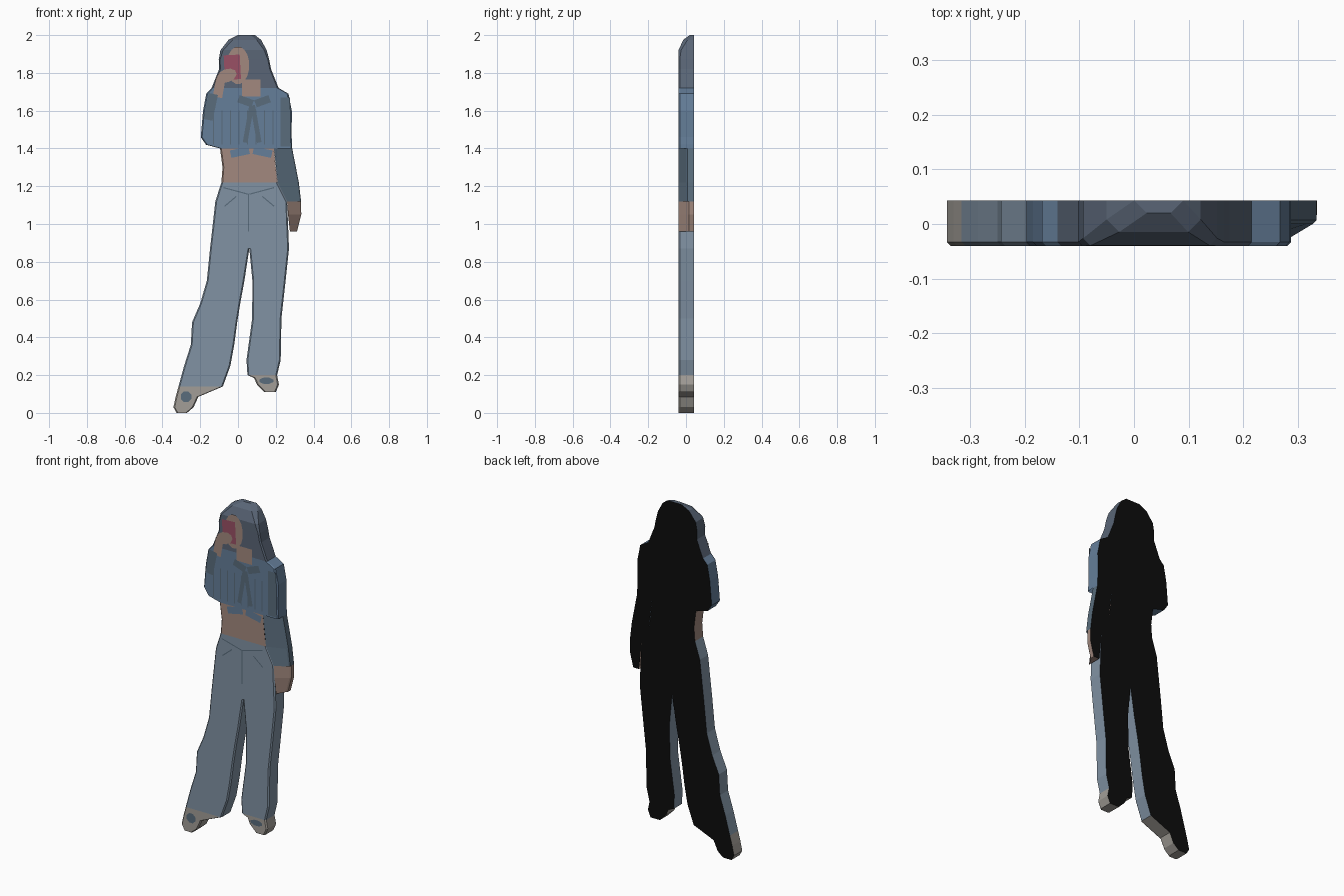
import bpy, bmesh
from math import cos, sin, pi, radians

if "Cube" in bpy.data.objects:
    bpy.data.objects.remove(bpy.data.objects["Cube"])

BACK, FRONT = 0.043, -0.04
MATS = {}


def colour(name, r, g, b):
    MATS[name] = bpy.data.materials.new(name)
    MATS[name].diffuse_color = (r, g, b, 1)


colour("hair", .10, .13, .18)
colour("blouse", .13, .21, .32)
colour("skin", .36, .25, .21)
colour("jeans", .22, .29, .37)
colour("dark", .10, .15, .20)
colour("shoe", .36, .34, .31)
colour("phone", .32, .08, .13)
colour("back", .004, .004, .004)


def finish(name, bm, *mats):
    me = bpy.data.meshes.new(name)
    bm.to_mesh(me)
    bm.free()
    for m in mats:
        me.materials.append(MATS[m])
    bpy.context.collection.objects.link(bpy.data.objects.new(name, me))


def loft(name, mat, rows, sides="LR", cap=None, fall=0):
    """Flat slab lofted through (z, left, right) rows, with a chamfered front rim.
    sides: which walls are built; cap: row closed off; fall: setback of the right rim."""
    bm, rings = bmesh.new(), []
    for z, l, r in rows:
        lean = max(0, (z - 1.9) * 10)             # the crown rounds back
        c = .007 + .016 * min(1, lean * 2)
        y = FRONT + .06 * lean ** 3
        cl, cr = c * ("L" in sides), c * ("R" in sides)
        yl, yr = y, y + fall
        prof = [(l, BACK), (l, min(yl + c, BACK)), (l + cl, yl),
                (r - cr, yr), (r, min(yr + c, BACK)), (r, BACK)]
        rings.append([bm.verts.new((x, yy, z)) for x, yy in prof])
    for a, b in zip(rings, rings[1:]):
        strips = [2, 5] + [0, 1] * ("L" in sides) + [3, 4] * ("R" in sides)
        for i in strips:
            j = (i + 1) % 6
            f = bm.faces.new((a[i], b[i], b[j], a[j]))
            f.material_index = int(i == 5)
    if cap is not None:
        bm.faces.new(rings[cap] if cap == 0 else rings[cap][::-1])
    finish(name, bm, mat, "back")


layer = 0


def patch(name, mat, x, z, w, h, tilt=0, sides=4):
    """Thin coloured shape lying on the front: a rectangle, or an ellipse with more sides."""
    global layer
    layer += 1
    bm, t = bmesh.new(), radians(tilt)
    k = 2 ** .5 if sides == 4 else 1
    verts = []
    for i in range(sides):
        a = 2 * pi * (i + .5) / sides
        u, v = k * cos(a) * w / 2, k * sin(a) * h / 2
        verts.append(bm.verts.new((x + u * cos(t) - v * sin(t), FRONT - .0004 - layer * .0001,
                                   z + u * sin(t) + v * cos(t))))
    bm.faces.new(verts)
    finish(name, bm, mat)


# Rows shared where two parts meet
SHOULDER = (1.72, -.14, .215)
WAIST = (1.22, -.088, .21)
WRIST = (1.12, .26, .334)
HEM = (.14, -.315, -.08)
FAR_HEM = (.2, .05, .207)

# Upper body
loft("head_and_hair", "hair", [(2.0, .0, .09), (1.975, -.05, .122), (1.92, -.093, .152),
                               (1.87, -.102, .165), (1.82, -.10, .175), SHOULDER], cap=0)
loft("blouse", "blouse", [SHOULDER, (1.69, -.168, .267), (1.6, -.185, .285),
                          (1.46, -.197, .284), (1.42, -.17, .287), (1.4, -.095, .287)])
loft("midriff", "skin", [(1.4, -.095, .19), (1.3, -.082, .2), WAIST], sides="L")
loft("lowered_forearm", "dark", [(1.4, .19, .287), (1.22, .21, .322), WRIST],
     sides="R", fall=.04)
loft("lowered_hand", "skin", [WRIST, (1.05, .265, .335), (.96, .275, .312)],
     sides="R", cap=-1, fall=.05)

# Jeans and shoes
loft("jeans_hips", "jeans", [WAIST, (1.12, -.12, .26), (.87, -.148, .27)])
loft("jeans_near_leg", "jeans", [(.87, -.148, .06), (.7, -.165, .034), (.58, -.2, .012),
                                 (.48, -.243, -.004), (.36, -.25, -.02), (.25, -.285, -.04), HEM])
loft("jeans_far_leg", "jeans", [(.87, .06, .27), (.7, .076, .252), (.5, .075, .23),
                                (.28, .045, .226), FAR_HEM])
loft("near_shoe", "shoe", [HEM, (.085, -.33, -.21), (.03, -.342, -.235), (0, -.325, -.27)],
     cap=-1)
loft("far_shoe", "shoe", [FAR_HEM, (.185, .085, .21), (.15, .1, .217), (.11, .14, .2)], cap=-1)

# Face, phone and raised hand
patch("face", "skin", 0, 1.84, .12, .2, sides=16)
patch("neck", "skin", .07, 1.72, .1, .09)
patch("phone", "phone", -.03, 1.83, .085, .13, 3)
patch("raised_hand", "skin", -.06, 1.785, .11, .07, 20, sides=10)
patch("raised_wrist", "skin", -.1, 1.72, .05, .1, -10)

# Blouse details
for i in range(8):
    patch(f"pleat_{i}", "dark", -.13 + i * .045, 1.51, .006, .18)
patch("raised_sleeve", "dark", -.145, 1.62, .05, .14, -12)
patch("lowered_sleeve", "dark", .25, 1.54, .05, .26)
for s in (-1, 1):
    patch("collar", "dark", .085 + s * .045, 1.65, .08, .04, s * 20)
    patch("bow_tail", "dark", .075 + s * .02, 1.53, .025, .2, s * 10)
    patch("hem_point", "blouse", .07 + s * .06, 1.38, .1, .04, -s * 12)

# Jeans details
    patch("waistband", "dark", .057 + s * .068, 1.175, .135, .006, s * 15)
    patch("pocket", "dark", .06 + s * .1, 1.12, .08, .006, -s * 40)
patch("fly", "dark", .055, 1.06, .006, .2)
patch("near_shoe_top", "dark", -.275, .085, .06, .06, sides=8)
patch("far_shoe_top", "dark", .15, .17, .08, .035, sides=8)

for m in bpy.data.materials:
    if m.users and not m.is_grease_pencil:
        m.use_nodes = True
        m.node_tree.nodes["Principled BSDF"].inputs["Base Color"].default_value = m.diffuse_color
